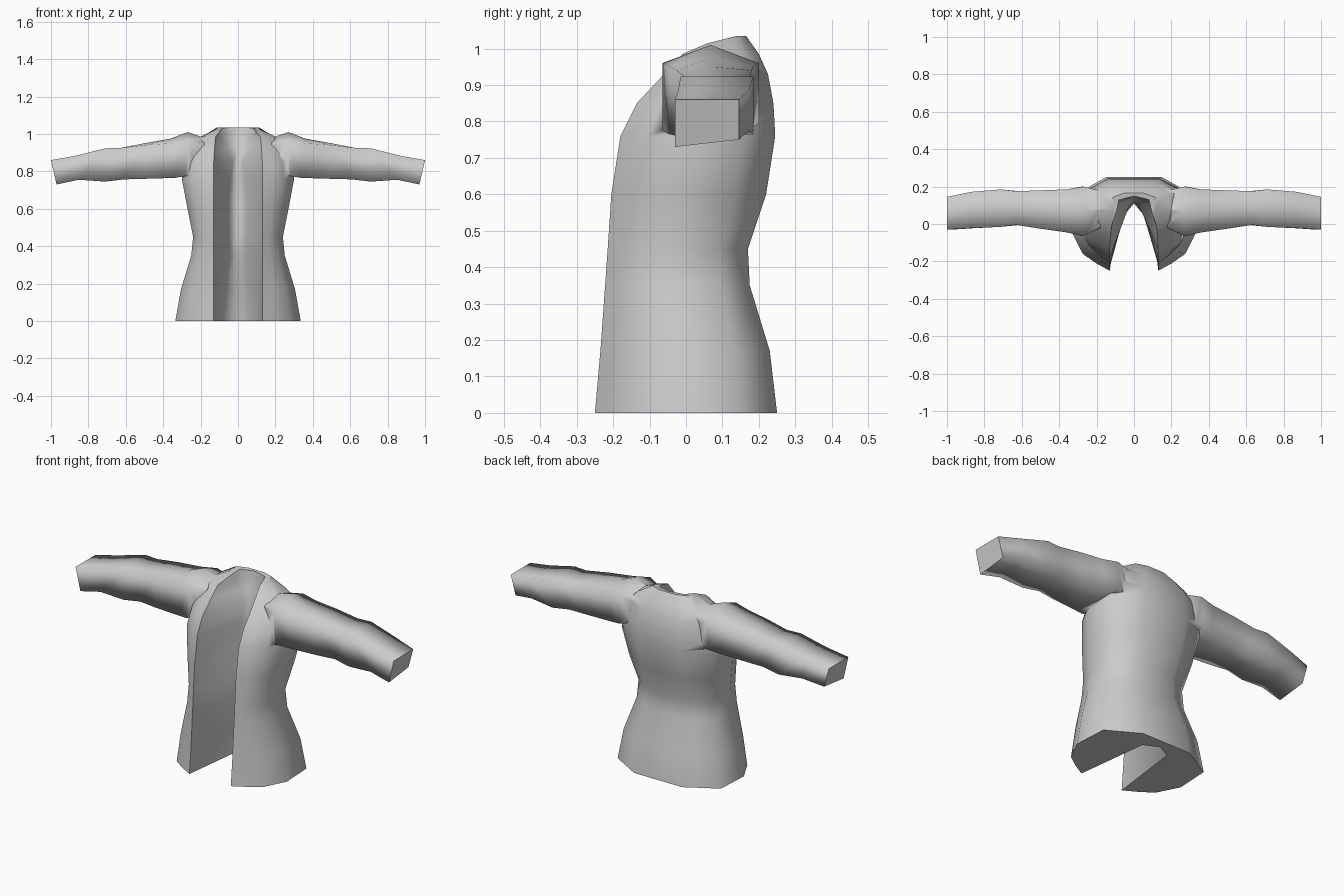
import bpy, bmesh
from mathutils import Vector

if "Cube" in bpy.data.objects:
    bpy.data.objects.remove(bpy.data.objects["Cube"])

cloth = bpy.data.materials.new("grey cloth")
cloth.diffuse_color = (0.6, 0.6, 0.6, 1)
cloth.use_nodes = True
cloth.node_tree.nodes["Principled BSDF"].inputs["Base Color"].default_value = cloth.diffuse_color


def finish(name, bm):
    bmesh.ops.remove_doubles(bm, verts=bm.verts, dist=0.0005)
    bmesh.ops.recalc_face_normals(bm, faces=bm.faces)
    mesh = bpy.data.meshes.new(name)
    bm.to_mesh(mesh)
    bm.free()
    mesh.materials.append(cloth)
    ob = bpy.data.objects.new(name, mesh)
    bpy.context.collection.objects.link(ob)
    return ob


def loft(bm, rings, sharp_corners=()):
    """Skin closed rings of points, smooth sides and flat end caps."""
    loops = [[bm.verts.new(p) for p in r] for r in rings]
    n = len(loops[0])
    for lo, hi in zip(loops, loops[1:]):
        for i in range(n):
            j = (i + 1) % n
            bm.faces.new((lo[i], lo[j], hi[j], hi[i])).smooth = True
        for i in sharp_corners:
            bm.edges.get((lo[i], hi[i])).smooth = False
    for loop in (loops[0], loops[-1]):
        bm.faces.new(loop).smooth = False
        for i in range(n):
            bm.edges.get((loop[i], loop[(i + 1) % n])).smooth = False


# Body levels: z, side x, front y, back y, lapel x, lining centre y, lining corner x, y
LEVELS = [
    (0.00, 0.335, -0.25, 0.25, 0.13, 0.20, 0.08, 0.16),
    (0.17, 0.305, -0.235, 0.23, 0.13, 0.17, 0.07, 0.12),
    (0.35, 0.25, -0.222, 0.175, 0.13, 0.12, 0.05, 0.06),
    (0.45, 0.24, -0.215, 0.17, 0.13, 0.11, 0.05, 0.05),
    (0.60, 0.27, -0.205, 0.22, 0.13, 0.13, 0.05, 0.07),
    (0.76, 0.30, -0.18, 0.245, 0.13, 0.13, 0.04, 0.09),
    (0.85, 0.29, -0.135, 0.24, 0.13, 0.12, 0.025, 0.10),
    (0.93, 0.26, -0.06, 0.225, 0.125, 0.14, 0.06, 0.11),
    (0.985, 0.20, -0.01, 0.20, 0.12, 0.15, 0.09, 0.11),
    (1.035, 0.115, 0.06, 0.165, 0.095, 0.15, 0.08, 0.13),
]


def body_ring(z, side, front, back, lapel, lin_y, cx, cy):
    def y(t):
        return front + t * (back - front)

    def x(t):
        return lapel + t * (side - lapel)
    half = [(lapel, y(0)), (x(0.35), y(0.08)), (x(0.7), y(0.18)), (side, y(0.42)),
            (side * 0.97, y(0.8)), (side * 0.45, y(1))]
    ring = half + [(-px, py) for px, py in reversed(half)]
    ring += [(-cx, cy), (0, lin_y), (cx, cy)]
    return [(px, py, z) for px, py in ring]


bm = bmesh.new()
loft(bm, [body_ring(*lv) for lv in LEVELS], sharp_corners=(0, 11))
# slope the collar up towards the back
for v in bm.verts:
    if v.co.z > 1.0:
        v.co.z -= max(0, 0.14 - v.co.y) * 0.25
body = finish("jacket_body", bm)

# Sleeve stations: x top, x bottom, top z, bottom z, front y, back y, crown height
SLEEVE = [
    (0.18, 0.18, 0.95, 0.80, -0.02, 0.18, 0.03),
    (0.27, 0.28, 0.96, 0.775, -0.065, 0.20, 0.05),
    (0.36, 0.34, 0.95, 0.765, -0.045, 0.185, 0.025),
    (0.50, 0.50, 0.94, 0.76, -0.025, 0.18, 0.01),
    (0.63, 0.61, 0.925, 0.757, -0.005, 0.175, 0),
    (0.71, 0.71, 0.923, 0.745, -0.015, 0.185, 0),
    (0.87, 0.85, 0.883, 0.755, -0.022, 0.172, 0),
    (1.00, 0.97, 0.86, 0.73, -0.03, 0.145, 0),
]


def sleeve_ring(xt, xb, top, bot, front, back, crown):
    return [(xb, front, bot), (xb, back, bot + 0.02), (xt, back, top),
            (xt, (front + back) / 2, top + crown), (xt, front, top)]


for side, label in ((1, "right"), (-1, "left")):
    bm = bmesh.new()
    loft(bm, [[Vector((side * p[0], p[1], p[2])) for p in sleeve_ring(*s)] for s in SLEEVE])
    sleeve = finish(label + "_sleeve", bm)
    # weld the sleeve into the body
    mod = body.modifiers.new(label + " armhole", 'BOOLEAN')
    mod.operation = 'UNION'
    mod.solver = 'EXACT'
    mod.object = sleeve
    sleeve.hide_render = True
    sleeve.hide_set(True)
